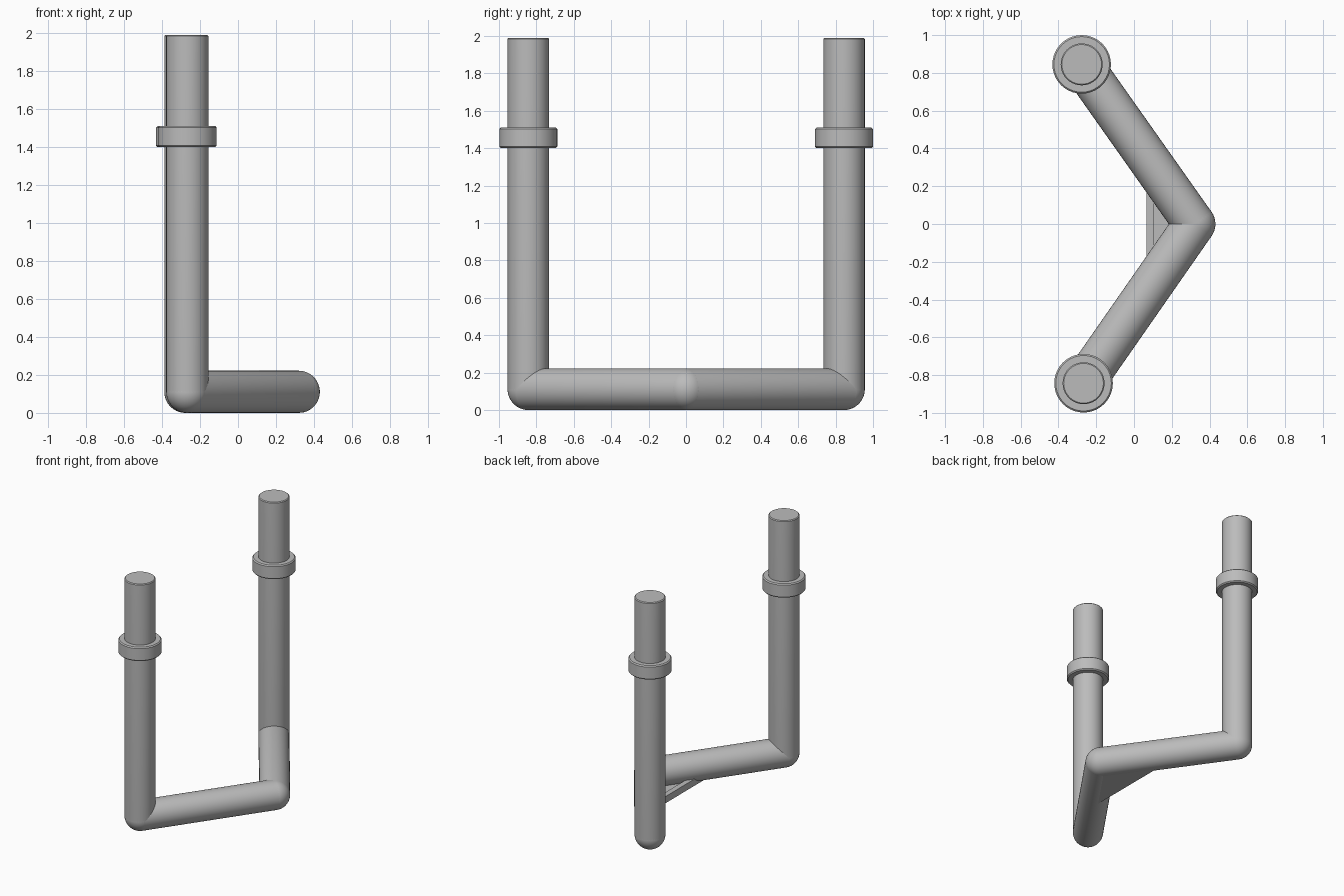
import bpy, bmesh, math
from mathutils import Vector

cube = bpy.data.objects.get("Cube")
if cube:
    bpy.data.objects.remove(cube, do_unlink=True)

grey = bpy.data.materials.new("plain grey")
grey.use_nodes = True
grey.diffuse_color = (0.5, 0.5, 0.5, 1)
grey.node_tree.nodes["Principled BSDF"].inputs["Base Color"].default_value = (0.5, 0.5, 0.5, 1)

R = 0.111                       # tube radius
SEGMENTS = 40
ELBOW = Vector((0.32, 0, R))
POSTS = {"front": Vector((-0.267, -0.843, R)), "back": Vector((-0.277, 0.845, R))}


def finish(name, bm, smooth=True):
    bmesh.ops.recalc_face_normals(bm, faces=bm.faces)
    mesh = bpy.data.meshes.new(name)
    bm.to_mesh(mesh)
    bm.free()
    mesh.materials.append(grey)
    obj = bpy.data.objects.new(name, mesh)
    bpy.context.collection.objects.link(obj)
    if smooth:
        bpy.ops.object.select_all(action="DESELECT")
        obj.select_set(True)
        bpy.context.view_layer.objects.active = obj
        bpy.ops.object.shade_smooth_by_angle(angle=math.radians(35))
    return obj


def lathe(name, profile, origin, axis=Vector((0, 0, 1))):
    """Spin a (radius, height) profile about an axis through origin."""
    bm = bmesh.new()
    verts = [bm.verts.new((r, 0, h)) for r, h in profile]
    edges = [bm.edges.new(pair) for pair in zip(verts, verts[1:])]
    bmesh.ops.spin(bm, geom=verts + edges, cent=(0, 0, 0), axis=(0, 0, 1),
                   angle=math.tau, steps=SEGMENTS)
    bmesh.ops.remove_doubles(bm, verts=bm.verts, dist=0.0001)
    turn = axis.to_track_quat("Z", "Y").to_matrix().to_4x4()
    turn.translation = origin
    bm.transform(turn)
    return finish(name, bm)


def dome(height, sign):
    """Quarter circle from the axis out to the tube wall."""
    angles = [math.pi / 2 * i / 10 for i in range(11)]
    return [(R * math.sin(a), height + sign * R * math.cos(a)) for a in angles]


def slab(name, outline, bottom, top):
    bm = bmesh.new()
    face = bm.faces.new([bm.verts.new((x, y, bottom)) for x, y in outline])
    raised = bmesh.ops.extrude_face_region(bm, geom=[face])["geom"]
    bmesh.ops.translate(bm, vec=(0, 0, top - bottom),
                        verts=[v for v in raised if isinstance(v, bmesh.types.BMVert)])
    return finish(name, bm, smooth=False)


for side, base in POSTS.items():
    # Upright post with a rounded foot and a slightly softened top rim
    top = 1.99 - R
    lathe(side + "_post", dome(0, -1) + [(R, top - 0.006), (R - 0.006, top), (0, top)], base)

    # Collar with softened rims
    low, high, outer, b = 1.40, 1.51, 0.155, 0.008
    lathe(side + "_collar",
          [(R - 0.01, low), (outer - b, low), (outer, low + b), (outer, high - b),
           (outer - b, high), (R - 0.01, high)], Vector((base.x, base.y, 0)))

    # Horizontal arm from the elbow to the foot of the post
    span = base - ELBOW
    lathe(side + "_arm", dome(0, -1) + dome(span.length, 1)[::-1], ELBOW, span)

# Triangular gusset under the elbow, with a raised lip along its open edge
slope = 0.845 / 0.592


def reach(x):
    return (ELBOW.x - x) * slope


edge, inner = 0.065, 0.107
slab("gusset_plate", [(edge, -reach(edge)), (ELBOW.x, 0), (edge, reach(edge))], 0.002, 0.025)
slab("gusset_lip", [(edge, -reach(edge)), (inner, -reach(inner)),
                    (inner, reach(inner)), (edge, reach(edge))], 0.002, 0.055)
